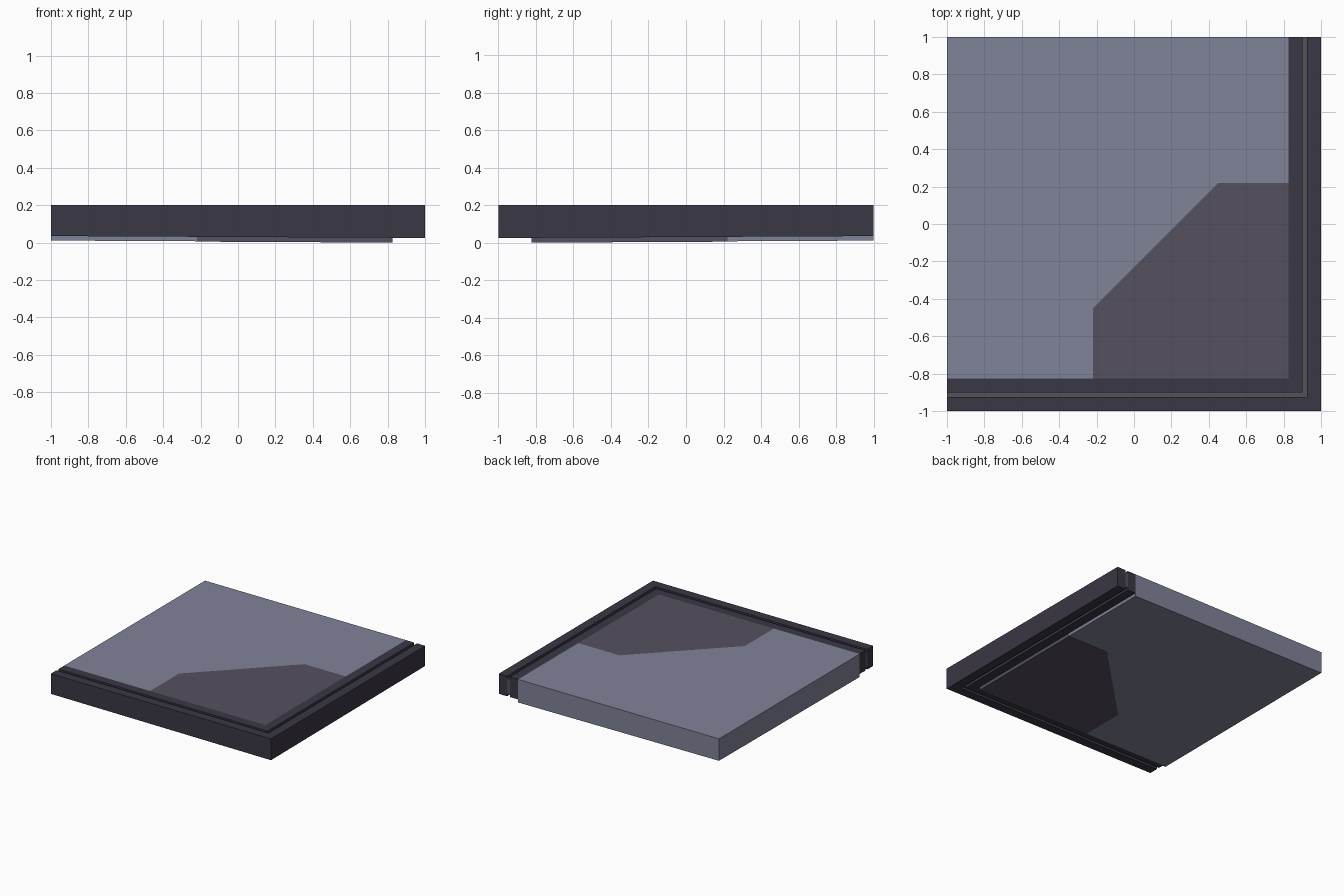
import bpy, bmesh

if "Cube" in bpy.data.objects:
    bpy.data.objects.remove(bpy.data.objects["Cube"])

TOP = 0.2
SLOPE = 0.005          # undersides fall very slightly towards the front right corner
IN = 0.825             # inner edge of the border


def material(name, rgb):
    m = bpy.data.materials.new(name)
    lin = [(c / 255 / 12.92) if c < 11 else ((c / 255 + 0.055) / 1.055) ** 2.4 for c in rgb]
    m.diffuse_color = (*lin, 1)
    m.use_nodes = True
    m.node_tree.nodes["Principled BSDF"].inputs["Base Color"].default_value = m.diffuse_color
    return m


def slab(name, outline, top, low, corner, mat):
    """Extrude an outline; 'low' is the underside height at the given corner distance."""
    bm = bmesh.new()
    upper = [bm.verts.new((x, y, top)) for x, y in outline]
    lower = [bm.verts.new((x, y, low + SLOPE * ((corner - x) + (y + corner))))
             for x, y in outline]
    bm.faces.new(upper)
    bm.faces.new(lower[::-1])
    n = len(outline)
    for i in range(n):
        j = (i + 1) % n
        bm.faces.new((upper[i], lower[i], lower[j], upper[j]))
    bmesh.ops.recalc_face_normals(bm, faces=bm.faces)
    mesh = bpy.data.meshes.new(name)
    bm.to_mesh(mesh)
    bm.free()
    mesh.materials.append(mat)
    ob = bpy.data.objects.new(name, mesh)
    bpy.context.collection.objects.link(ob)
    return ob


def corner_strip(inner, outer):
    """L-shaped outline running along the front and right edges."""
    return [(-1, -outer), (outer, -outer), (outer, 1),
            (inner, 1), (inner, -inner), (-1, -inner)]


light = material("light_panel", (128, 131, 153))
dark = material("dark_border", (58, 55, 68))
patch_mat = material("dark_patch", (85, 81, 96))
seam_mat = material("seam_grey", (85, 82, 88))

# main floor panel, cut away around the corner patch
slab("floor_panel", [(-1, -IN), (-0.22, -IN), (-0.22, -0.45), (0.45, 0.22),
                     (IN, 0.22), (IN, 1), (-1, 1)], TOP, 0.002, IN, light)

# chamfered patch in the front right corner
slab("corner_patch", [(-0.22, -IN), (IN, -IN), (IN, 0.22), (0.45, 0.22),
                      (-0.22, -0.45)], TOP, 0.0, IN, patch_mat)

# two border strips with a recessed seam between them
slab("inner_border", corner_strip(IN, 0.9), TOP, 0.025, 1, dark)
slab("outer_border", corner_strip(0.925, 1.0), TOP, 0.025, 1, dark)
slab("border_seam", corner_strip(0.9, 0.925), TOP - 0.02, 0.045, 1, seam_mat)
